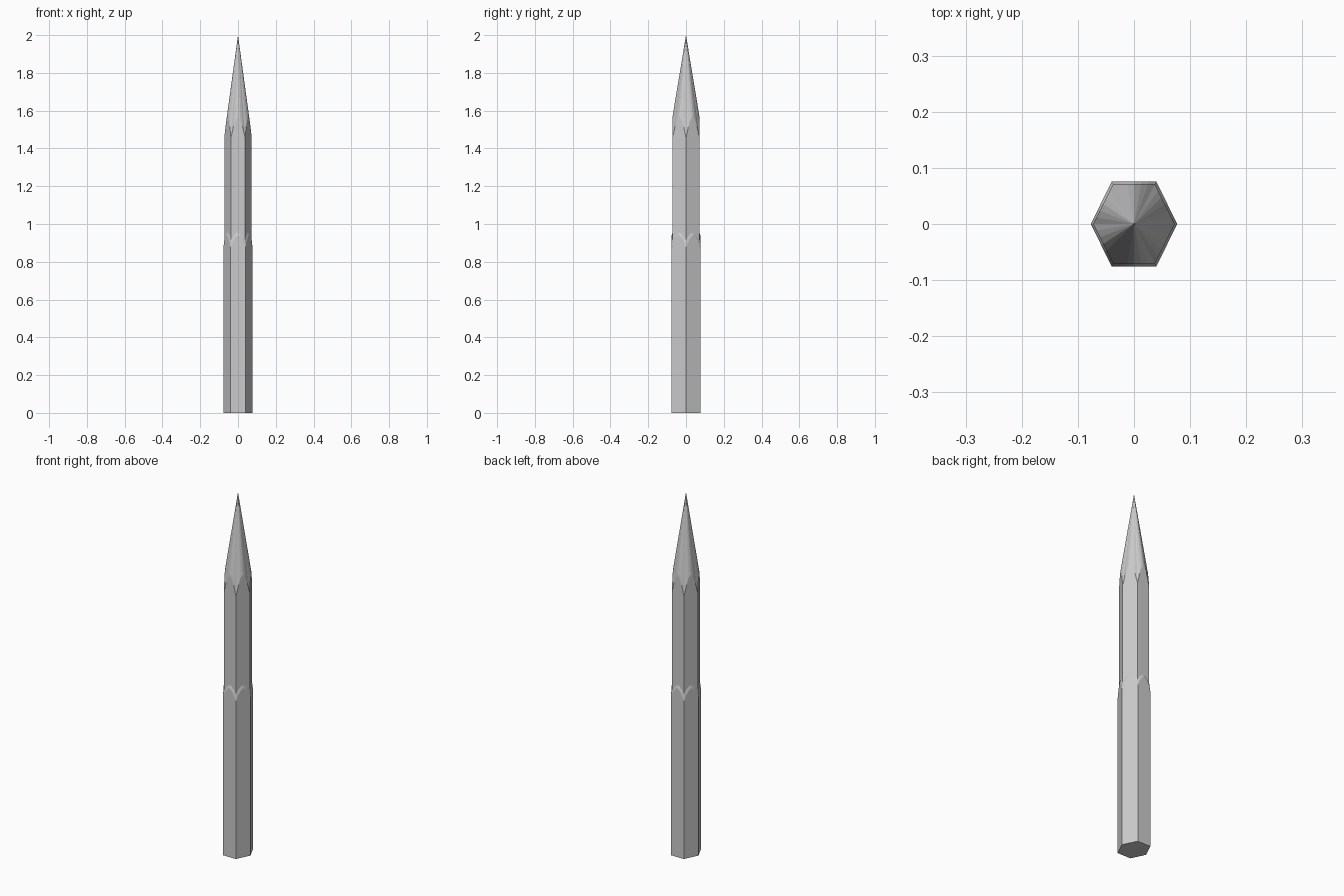
import bpy
import bmesh

if "Cube" in bpy.data.objects:
    bpy.data.objects.remove(bpy.data.objects["Cube"])

SEG = 6  # samples along each flat of the hexagon


def hex_ring(rx, ry, high, low):
    """Hexagonal outline whose height dips from face centres to corners."""
    corners = [(rx, 0), (rx * .515, ry), (-rx * .515, ry),
               (-rx, 0), (-rx * .515, -ry), (rx * .515, -ry)]
    ring = []
    for i in range(6):
        a, b = corners[i], corners[(i + 1) % 6]
        for s in range(SEG):
            f = s / SEG
            dip = abs(2 * f - 1) ** 1.7
            ring.append((a[0] + (b[0] - a[0]) * f,
                         a[1] + (b[1] - a[1]) * f,
                         high - (high - low) * dip))
    return ring


def loft(name, rings, cap_bottom=False, apex=None):
    bm = bmesh.new()
    loops = [[bm.verts.new(p) for p in r] for r in rings]
    n = len(loops[0])
    for lo, hi in zip(loops, loops[1:]):
        for i in range(n):
            j = (i + 1) % n
            bm.faces.new((lo[i], lo[j], hi[j], hi[i]))
    if cap_bottom:
        bm.faces.new(loops[0][::-1])
    if apex:
        tip = bm.verts.new(apex)
        for i in range(n):
            bm.faces.new((loops[-1][i], loops[-1][(i + 1) % n], tip))
    mesh = bpy.data.meshes.new(name)
    bm.to_mesh(mesh)
    bm.free()
    obj = bpy.data.objects.new(name, mesh)
    bpy.context.collection.objects.link(obj)
    return obj


# Scalloped seams shared by neighbouring parts
collar = hex_ring(.0725, .071, .955, .915)
shoulder = hex_ring(.0725, .071, 1.57, 1.455)

# Thicker painted lower half, cut back to the thinner upper half
loft("lower_barrel", [hex_ring(.077, .076, 0, 0),
                      hex_ring(.077, .076, .94, .875), collar], cap_bottom=True)
# Upper hexagonal barrel
loft("upper_barrel", [collar, shoulder])
# Sharpened cone
loft("sharpened_point", [shoulder], apex=(0, 0, 2))
